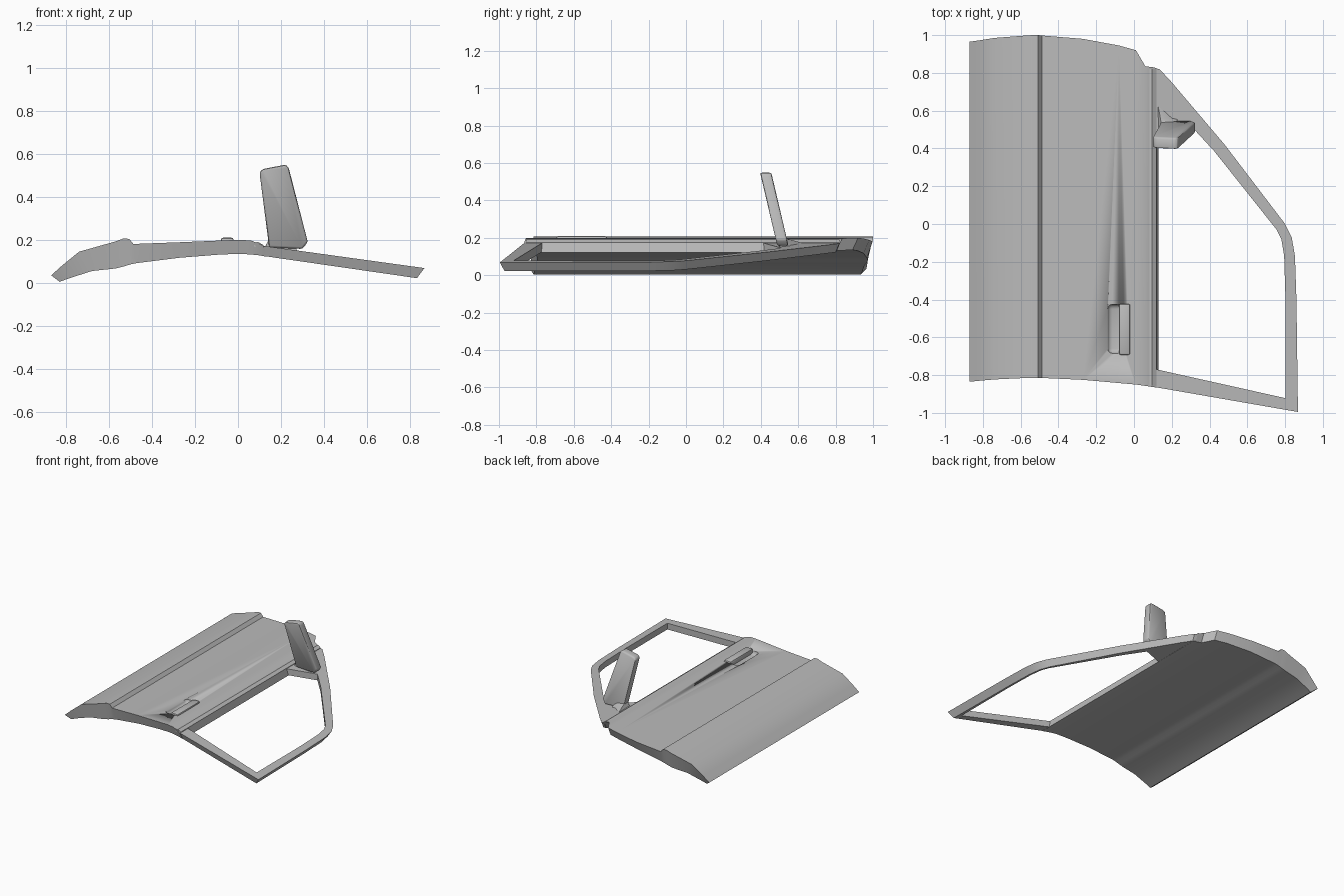
import bpy, bmesh, math
from mathutils import Vector

cube = bpy.data.objects.get("Cube")
if cube:
    bpy.data.objects.remove(cube, do_unlink=True)

grey = bpy.data.materials.new("door_grey")
grey.use_nodes = True
grey.diffuse_color = (0.5, 0.5, 0.5, 1)
grey.node_tree.nodes["Principled BSDF"].inputs["Base Color"].default_value = (0.5, 0.5, 0.5, 1)


def finish(name, bm, bevel=0, segments=2, angle=30):
    """Turn a bmesh into a shaded object, with optional rounded edges."""
    bmesh.ops.recalc_face_normals(bm, faces=bm.faces[:])
    if bevel:
        bmesh.ops.bevel(bm, geom=bm.edges[:], offset=bevel, segments=segments,
                        affect='EDGES', profile=0.5)
    mesh = bpy.data.meshes.new(name)
    bm.to_mesh(mesh)
    bm.free()
    mesh.materials.append(grey)
    obj = bpy.data.objects.new(name, mesh)
    bpy.context.collection.objects.link(obj)
    bpy.ops.object.select_all(action='DESELECT')
    obj.select_set(True)
    bpy.context.view_layer.objects.active = obj
    bpy.ops.object.shade_smooth_by_angle(angle=math.radians(angle))
    return obj


def loft(rings):
    """Skin matching closed rings and cap both ends."""
    bm = bmesh.new()
    loops = [[bm.verts.new(p) for p in ring] for ring in rings]
    n = len(loops[0])
    for a, b in zip(loops, loops[1:]):
        for i in range(n):
            j = (i + 1) % n
            bm.faces.new((a[i], a[j], b[j], b[i]))
    bm.faces.new(loops[0])
    bm.faces.new(loops[-1])
    return bm


def box(centre, size):
    bm = bmesh.new()
    bmesh.ops.create_cube(bm, size=1)
    for v in bm.verts:
        v.co = Vector(centre) + Vector(a * b for a, b in zip(v.co, size))
    return bm


# Door skin: stations of x, top z, bottom x, bottom z, front y, rear y
stations = [
    (-0.87, 0.035, -0.83, 0.005, -0.835, 0.965),
    (-0.82, 0.08, -0.79, 0.02, -0.83, 0.972),
    (-0.74, 0.145, -0.68, 0.055, -0.823, 0.985),
    (-0.57, 0.193, -0.57, 0.067, -0.815, 0.998),
    (-0.535, 0.206, -0.53, 0.077, -0.815, 1.0),
    (-0.507, 0.205, -0.50, 0.086, -0.815, 1.0),
    (-0.487, 0.181, -0.47, 0.092, -0.815, 0.998),
    (-0.27, 0.189, -0.27, 0.117, -0.825, 0.98),
    (-0.08, 0.197, -0.08, 0.132, -0.842, 0.945),
    (0.01, 0.2, 0.01, 0.135, -0.85, 0.92),
    (0.06, 0.197, 0.06, 0.132, -0.857, 0.835),
    (0.10, 0.182, 0.10, 0.128, -0.863, 0.83),
    (0.118, 0.172, 0.13, 0.122, -0.866, 0.825),
]
rings = []
for x, z, bx, bz, y0, y1 in stations:
    rings.append([(x, y0, z), (x, y1, z), (bx, y1 - 0.03, bz), (bx, y0 + 0.02, bz)])
panel = finish("door_panel", loft(rings), angle=25)

# Recess behind the handle
cutter = finish("handle_recess_cutter", box((-0.085, -0.555, 0.21), (0.11, 0.26, 0.08)),
                bevel=0.025, segments=3)
cutter.hide_render = True
cutter.hide_viewport = True
cut = panel.modifiers.new("handle_recess", 'BOOLEAN')
cut.operation = 'DIFFERENCE'
cut.object = cutter

# Pull handle
finish("door_handle", box((-0.05, -0.558, 0.19), (0.06, 0.27, 0.04)), bevel=0.01)

# Window frame with the filled mirror corner
outer = [(0.12, -0.865), (0.868, -0.995), (0.86, -0.4), (0.852, -0.17), (0.835, -0.07),
         (0.80, 0.0), (0.48, 0.42), (0.2, 0.75), (0.135, 0.82), (0.11, 0.825)]
inner = [(0.11, 0.41), (0.31, 0.51), (0.425, 0.385), (0.755, -0.03), (0.78, -0.08),
         (0.795, -0.17), (0.802, -0.4), (0.802, -0.922), (0.12, -0.77)]


def frame_z(x):
    return 0.172 - 0.138 * (x - 0.12)


top = [(x, y, frame_z(x)) for x, y in outer + inner]
low = [(0.1 + (x - 0.1) * 0.955, y * 0.975, frame_z(x) - 0.047) for x, y in outer]
low += [(x, y, frame_z(x) - 0.047) for x, y in inner]
finish("window_frame", loft([top, low]))

# Weather strip along the belt line
strip = [(0.075, 0.188), (0.095, 0.19), (0.118, 0.176), (0.118, 0.165), (0.075, 0.17)]
finish("belt_strip", loft([[(x, y, z) for x, z in strip] for y in (-0.855, 0.82)]))

# Mirror housing, leaning towards the front
outline = [(0.145, 0.165), (0.10, 0.515), (0.115, 0.53), (0.22, 0.55),
           (0.235, 0.54), (0.325, 0.19), (0.30, 0.158)]
sides = [[(x, 0.515 - 0.235 * (z - 0.17) + d, z) for x, z in outline]
         for d in (-0.03, 0.03)]
finish("mirror_housing", loft(sides), bevel=0.01, angle=40)

# Mirror foot, a low wedge on the corner plate
foot = [(0.12, 0.66), (0.125, 0.49), (0.28, 0.50), (0.23, 0.56)]
base = [(x, y, frame_z(x) - 0.01) for x, y in foot]
crown = [(0.14, 0.56, 0.19), (0.148, 0.50, 0.215), (0.25, 0.50, 0.205), (0.22, 0.535, 0.19)]
finish("mirror_foot", loft([base, crown]), angle=40)
